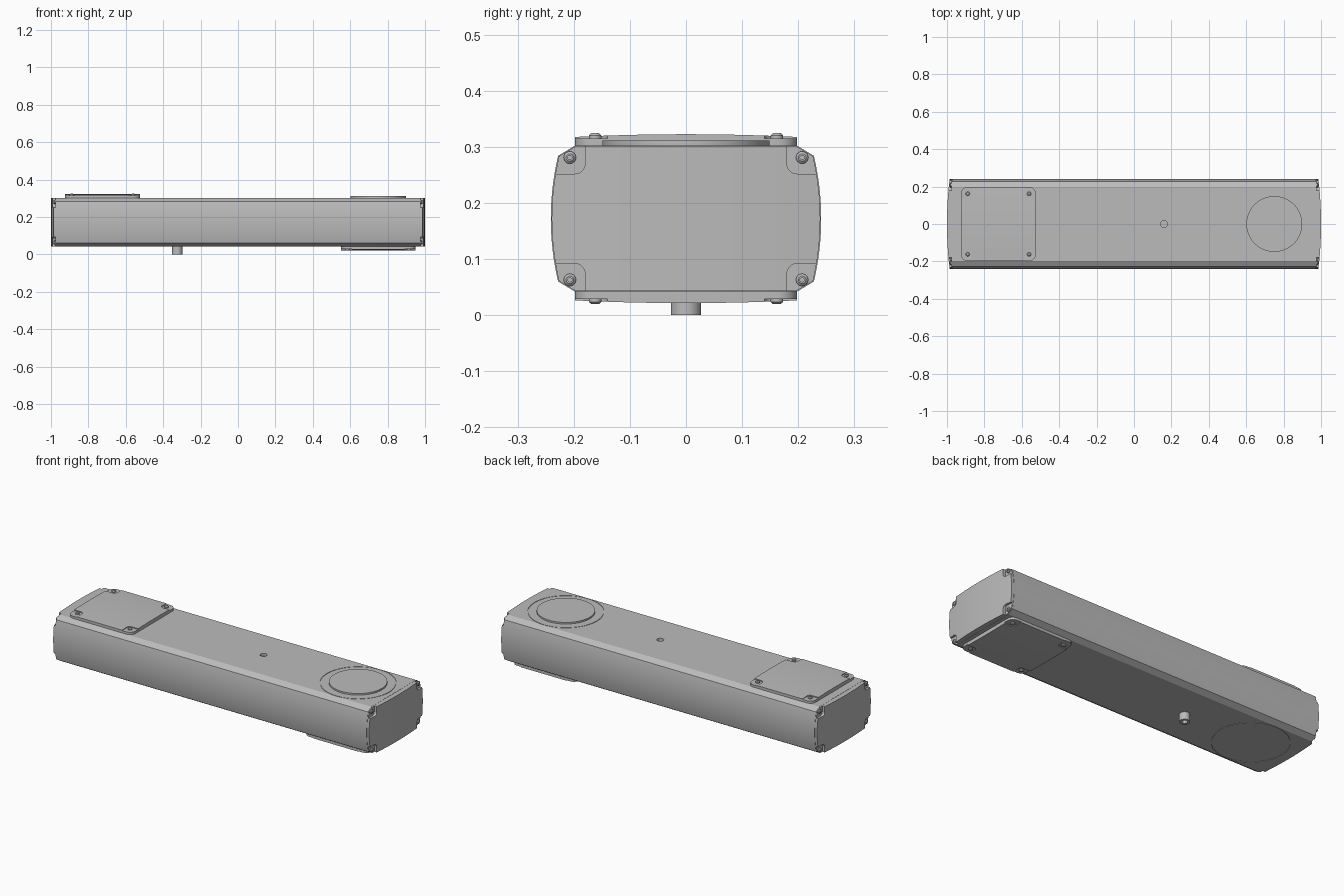
import bpy, bmesh, math
from mathutils import Matrix, Vector

if "Cube" in bpy.data.objects:
    bpy.data.objects.remove(bpy.data.objects["Cube"])

grey = bpy.data.materials.new("cast grey")
grey.use_nodes = True
colour = (0.5, 0.5, 0.5, 1)
grey.diffuse_color = colour
grey.node_tree.nodes["Principled BSDF"].inputs["Base Color"].default_value = colour

MID = 0.172   # height of the body centre
HALF = 0.13   # half height of the body


def finish(name, bm):
    bmesh.ops.recalc_face_normals(bm, faces=bm.faces)
    mesh = bpy.data.meshes.new(name)
    bm.to_mesh(mesh)
    bm.free()
    obj = bpy.data.objects.new(name, mesh)
    bpy.context.collection.objects.link(obj)
    mesh.materials.append(grey)
    return obj


def prism(name, points, offset):
    """Extrude a closed outline of 3D points along an offset."""
    bm = bmesh.new()
    face = bm.faces.new([bm.verts.new(p) for p in points])
    new = bmesh.ops.extrude_face_region(bm, geom=[face])["geom"]
    bmesh.ops.translate(bm, vec=offset, verts=[v for v in new if isinstance(v, bmesh.types.BMVert)])
    return finish(name, bm)


def cylinder(name, centre, radius, depth, axis="Z", top=None, segments=48):
    bm = bmesh.new()
    bmesh.ops.create_cone(bm, cap_ends=True, segments=segments, radius1=radius,
                          radius2=radius if top is None else top, depth=depth)
    turn = Vector(axis).to_track_quat("Z", "Y") if not isinstance(axis, str) else Matrix().to_quaternion()
    bm.transform(Matrix.Translation(centre) @ turn.to_matrix().to_4x4())
    return finish(name, bm)


def rounded(cx, cy, hx, hy, r, steps=8):
    """Rounded rectangle outline."""
    out = []
    for k, (sx, sy) in enumerate([(1, 1), (-1, 1), (-1, -1), (1, -1)]):
        for i in range(steps + 1):
            a = math.pi / 2 * (k + i / steps)
            out.append((cx + sx * (hx - r) + r * math.cos(a), cy + sy * (hy - r) + r * math.sin(a)))
    return out


def boolean(obj, others, operation="DIFFERENCE"):
    """Apply cuts, then remove the cutters."""
    for other in others:
        mod = obj.modifiers.new("cut", "BOOLEAN")
        mod.operation, mod.object, mod.solver = operation, other, "EXACT"
        bpy.context.view_layer.objects.active = obj
        bpy.ops.object.modifier_apply(modifier=mod.name)
        bpy.data.objects.remove(other)


def screw(name, base, axis, radius=0.011):
    """Domed screw head with a socket."""
    axis = Vector(axis)
    base = Vector(base)
    cylinder(name + "_shank", base + axis * 0.003, radius, 0.006, axis, segments=24)
    head = cylinder(name, base + axis * 0.008, radius, 0.004, axis, top=radius * 0.6, segments=24)
    boolean(head, [cylinder("socket_cutter", base + axis * 0.009, 0.004, 0.008, axis, segments=6)])


def body_section(scale=1.0):
    """Bulging sides with chamfered corners, as (y, z)."""
    half = [(0.198, HALF)]
    arc = [0.112 * (1 - i / 8) for i in range(17)]
    half += [(0.241 - 0.013 * (z / 0.112) ** 2, z) for z in arc]
    half += [(0.198, -HALF)]
    loop = half + [(-y, z) for y, z in reversed(half)]
    return [(y * scale, MID + z * scale) for y, z in loop]


# Main extruded body
body = prism("body", [(-0.972, y, z) for y, z in body_section()], (1.944, 0, 0))
boolean(body, [cylinder("hole_cutter", (0.16, 0, 0.302), 0.018, 0.03)])
# Circular grooves around the axis positions
for x, z in ((0.75, MID + HALF), (-0.75, MID - HALF)):
    ring = cylinder("groove_cutter", (x, 0, z), 0.196, 0.006, segments=96)
    boolean(ring, [cylinder("groove_core", (x, 0, z), 0.193, 0.02, segments=96)])
    boolean(body, [ring])

# End caps with curved faces, recessed corners and screws
for s, side in ((1, "left"), (-1, "right")):
    cap = prism(side + "_end_cap", [(s * 0.97, y, z) for y, z in body_section(0.993)], (s * 0.04, 0, 0))
    ys = [0.26 * (i / 10 - 1) for i in range(21)]
    plan = [(s * (1 - 0.014 * (y / 0.24) ** 2), y, 0) for y in ys]
    plan += [(s * 0.9, 0.26, 0), (s * 0.9, -0.26, 0)]
    boolean(cap, [prism("plan_cutter", plan, (0, 0, 0.4))], "INTERSECT")
    spots = [(a, b) for a in (-1, 1) for b in (-1, 1)]
    for a, b in spots:
        outline = rounded(a * 0.24, MID + b * 0.14, 0.06, 0.06, 0.018)
        boolean(cap, [prism("corner_cutter", [(s * 0.977, y, z) for y, z in outline], (s * 0.05, 0, 0))])
    for a, b in spots:
        screw(side + "_cap_screw", (s * 0.976, a * 0.207, MID + b * 0.109), (s, 0, 0))

# Arched cover plates with recessed corners and screws
for s, x, name in ((1, -0.725, "top_cover"), (-1, 0.75, "bottom_cover")):
    def level(h):
        return MID + s * (HALF + h)
    plate = prism(name, [(px, py, level(-0.002)) for px, py in rounded(x, 0, 0.2, 0.198, 0.035)], (0, 0, s * 0.04))
    ys = [0.22 * (i / 10 - 1) for i in range(21)]
    arch = [(x - 0.25, y, level(0.0205 - 0.005 * (y / 0.2) ** 2)) for y in ys]
    arch += [(x - 0.25, 0.22, level(-0.03)), (x - 0.25, -0.22, level(-0.03))]
    boolean(plate, [prism("arch_cutter", arch, (0.5, 0, 0))], "INTERSECT")
    spots = [(a, b) for a in (-1, 1) for b in (-1, 1)]
    for a, b in spots:
        outline = rounded(x + a * 0.2, b * 0.198, 0.06, 0.058, 0.018)
        boolean(plate, [prism("corner_cutter", [(px, py, level(0.013)) for px, py in outline], (0, 0, s * 0.03))])
    for a, b in spots:
        screw(name + "_screw", (x + a * 0.164, b * 0.162, level(0.0125)), (0, 0, s))

# Raised output disc on top
cylinder("output_disc", (0.75, 0, 0.304), 0.149, 0.014, segments=96)

# Hollow peg underneath
peg = cylinder("bottom_peg", (-0.325, 0, 0.025), 0.027, 0.05)
boolean(peg, [cylinder("peg_cutter", (-0.325, 0, 0), 0.014, 0.04)])

# Smooth curved faces, keep the edges sharp
for obj in bpy.context.scene.objects:
    obj.select_set(obj.type == "MESH" and grey.name in obj.data.materials)
bpy.context.view_layer.objects.active = body
bpy.ops.object.shade_smooth_by_angle(angle=math.radians(25))
